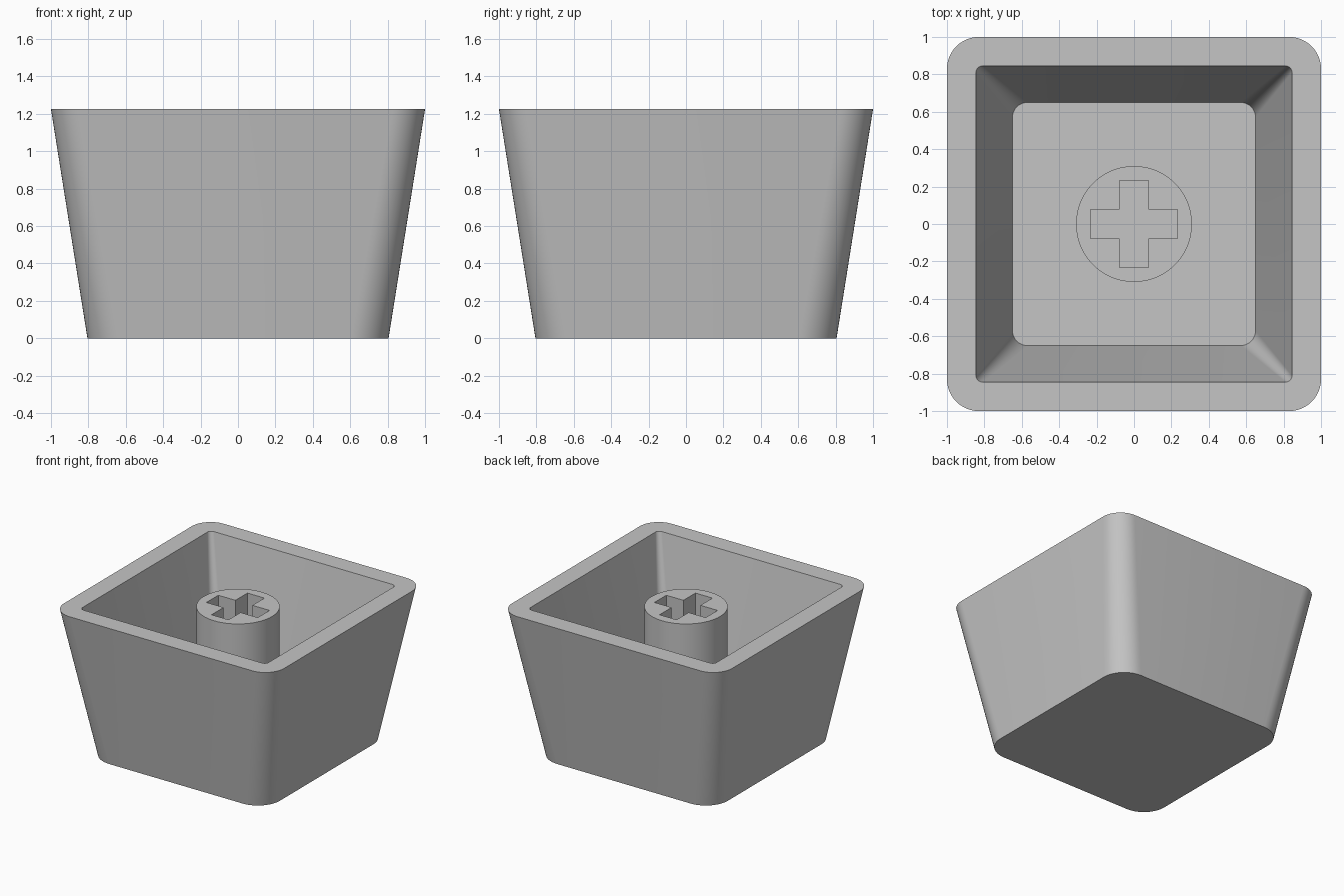
import bpy
import bmesh
from math import sin, cos, pi, radians

HEIGHT = 1.225
FLOOR = 0.16
STEM_TOP = 1.15

if "Cube" in bpy.data.objects:
    bpy.data.objects.remove(bpy.data.objects["Cube"], do_unlink=True)

# One plain grey plastic
grey = bpy.data.materials.new("grey_plastic")
grey.use_nodes = True
colour = (0.56, 0.56, 0.56, 1)
grey.diffuse_color = colour
grey.node_tree.nodes["Principled BSDF"].inputs["Base Color"].default_value = colour


def finish(bm, name):
    """Turn a bmesh into a smooth object with sharp edges kept."""
    bmesh.ops.recalc_face_normals(bm, faces=bm.faces)
    mesh = bpy.data.meshes.new(name)
    bm.to_mesh(mesh)
    bm.free()
    mesh.materials.append(grey)
    obj = bpy.data.objects.new(name, mesh)
    bpy.context.collection.objects.link(obj)
    bpy.ops.object.select_all(action="DESELECT")
    obj.select_set(True)
    bpy.context.view_layer.objects.active = obj
    bpy.ops.object.shade_smooth_by_angle(angle=radians(30))
    return obj


def rounded_square(bm, half, radius, z, steps=12):
    """Ring of vertices around a square with rounded corners."""
    ring = []
    for corner in range(4):
        mid = pi / 4 + corner * pi / 2
        cx = (half - radius) * (1 if cos(mid) > 0 else -1)
        cy = (half - radius) * (1 if sin(mid) > 0 else -1)
        for i in range(steps + 1):
            a = corner * pi / 2 + i / steps * pi / 2
            ring.append(bm.verts.new((cx + radius * cos(a), cy + radius * sin(a), z)))
    return ring


def closed_loop(bm, points, z):
    """Closed chain of edges through flat points."""
    verts = [bm.verts.new((x, y, z)) for x, y in points]
    return [bm.edges.new((v, verts[(i + 1) % len(verts)])) for i, v in enumerate(verts)]


# Tapered cup: outer wall, rim, inner wall and floor
bm = bmesh.new()
rings = [
    rounded_square(bm, 0.805, 0.2, 0),
    rounded_square(bm, 1.0, 0.17, HEIGHT),
    rounded_square(bm, 0.845, 0.035, HEIGHT),
    rounded_square(bm, 0.65, 0.08, FLOOR),
]
for low, high in zip(rings, rings[1:]):
    for i in range(len(low)):
        j = (i + 1) % len(low)
        bm.faces.new((low[i], low[j], high[j], high[i]))
bm.faces.new(rings[0])
bm.faces.new(rings[-1])
finish(bm, "cap_shell")

# Round stem with a cross-shaped socket
bm = bmesh.new()
circle = [(0.31 * cos(2 * pi * i / 64), 0.31 * sin(2 * pi * i / 64)) for i in range(64)]
arm, side = 0.233, 0.077
cross = []
for quarter in range(4):
    c, s = cos(quarter * pi / 2), sin(quarter * pi / 2)
    for x, y in ((arm, -side), (arm, side), (side, side)):
        cross.append((x * c - y * s, x * s + y * c))
edges = closed_loop(bm, circle, STEM_TOP) + closed_loop(bm, cross, STEM_TOP)
bmesh.ops.triangle_fill(bm, edges=edges, use_beauty=True, normal=(0, 0, 1))
extruded = bmesh.ops.extrude_face_region(bm, geom=bm.faces[:], use_keep_orig=True)
lower = [g for g in extruded["geom"] if isinstance(g, bmesh.types.BMVert)]
bmesh.ops.translate(bm, verts=lower, vec=(0, 0, FLOOR - 0.02 - STEM_TOP))
finish(bm, "switch_stem")
